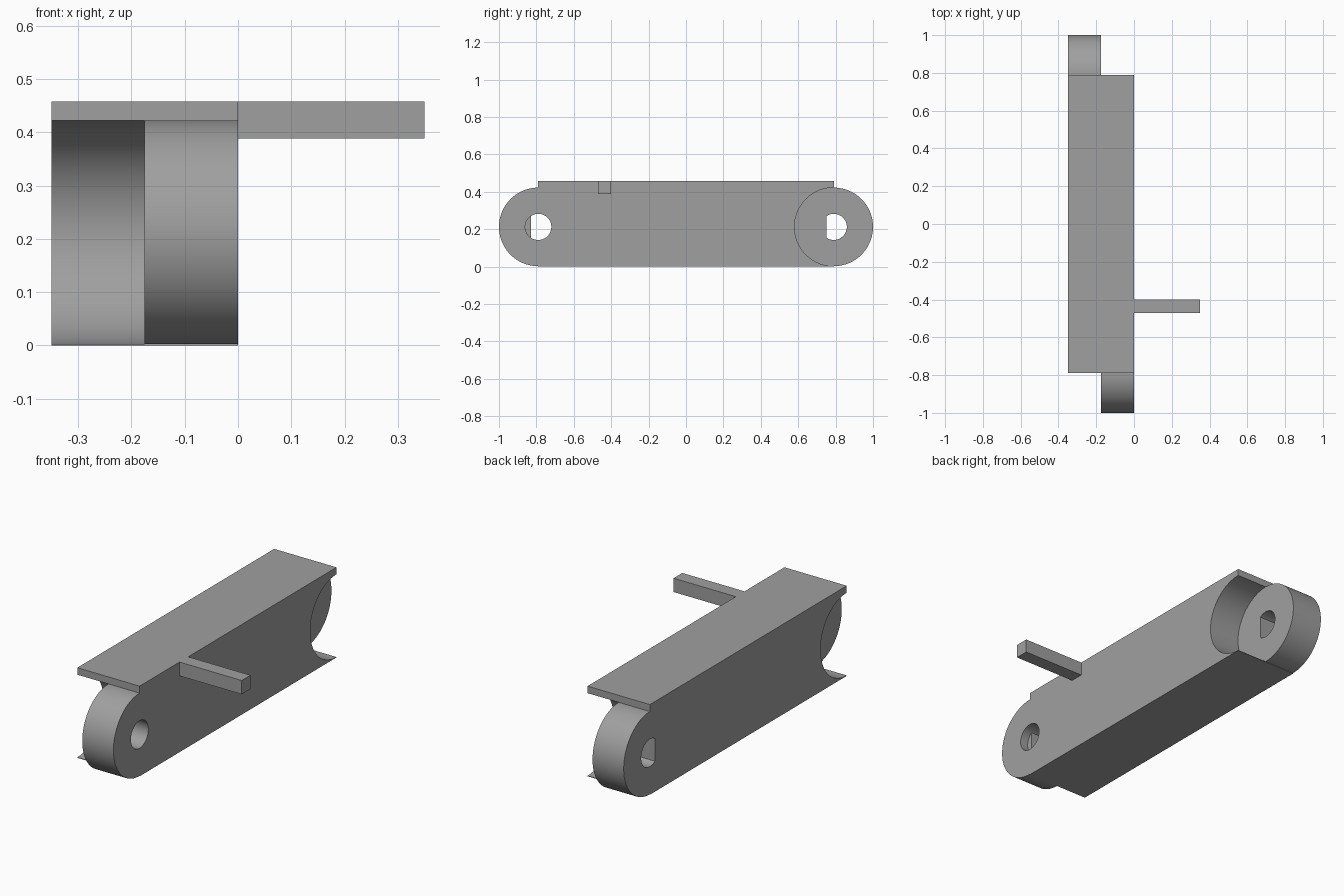
import bpy, bmesh, math

old = bpy.data.objects.get("Cube")
if old:
    bpy.data.objects.remove(old, do_unlink=True)

# Main dimensions
WIDTH, MID = 0.35, 0.175      # body width and the plane between the two halves
END, AXIS_Z = 0.79, 0.2125    # pivot axes
LUG_R, HOLE_R, FLAT = 0.21, 0.07, 0.04
TOP = 0.458

grey = bpy.data.materials.new("plain grey")
grey.use_nodes = True
grey.diffuse_color = (0.35, 0.35, 0.35, 1)
grey.node_tree.nodes["Principled BSDF"].inputs["Base Color"].default_value = (0.35, 0.35, 0.35, 1)


def arc(cy, r, start, end, n):
    """Points of an arc in the y-z plane, angles in degrees."""
    angles = [math.radians(start + (end - start) * i / n) for i in range(n + 1)]
    return [(cy + r * math.cos(a), AXIS_Z + r * math.sin(a)) for a in angles]


def prism(name, profile, x0, x1):
    """Extrude a y-z profile along x."""
    bm = bmesh.new()
    face = bm.faces.new([bm.verts.new((x0, y, z)) for y, z in profile])
    ext = bmesh.ops.extrude_face_region(bm, geom=[face])["geom"]
    moved = [v for v in ext if isinstance(v, bmesh.types.BMVert)]
    bmesh.ops.translate(bm, verts=moved, vec=(x1 - x0, 0, 0))
    bmesh.ops.recalc_face_normals(bm, faces=bm.faces)
    mesh = bpy.data.meshes.new(name)
    bm.to_mesh(mesh)
    bm.free()
    mesh.materials.append(grey)
    obj = bpy.data.objects.new(name, mesh)
    bpy.context.collection.objects.link(obj)
    return obj


def activate(obj):
    bpy.ops.object.select_all(action='DESELECT')
    obj.select_set(True)
    bpy.context.view_layer.objects.active = obj


def drill(obj, profile):
    """Cut a hole of the given profile right through a part."""
    cutter = prism("hole_cutter", profile, -0.6, 0.2)
    cutter.hide_render = True
    mod = obj.modifiers.new("hole", 'BOOLEAN')
    mod.operation, mod.solver, mod.object = 'DIFFERENCE', 'EXACT', cutter
    activate(obj)
    bpy.ops.object.modifier_apply(modifier=mod.name)
    bpy.data.objects.remove(cutter, do_unlink=True)


# Half of the link: rounded lug at one end, hollow for a mating lug at the other
half = ([(-END, 0), (END, 0)] + arc(END, LUG_R, 270, 90, 48)
        + [(END, TOP), (-END, TOP)] + arc(-END, LUG_R, 90, 270, 48))
front_half = prism("front_lug_half", half, -MID, 0)
back_half = prism("back_lug_half", [(-y, z) for y, z in half], -WIDTH, -MID)

# Round hole in the front lug, D-shaped hole in the back lug
flat_angle = math.degrees(math.acos(-FLAT / HOLE_R))
drill(front_half, arc(-END, HOLE_R, 0, 360, 48)[:-1])
drill(back_half, arc(END, HOLE_R, -flat_angle, flat_angle, 36))

# Flat key set back inside the round hole
key = prism("front_hole_key", arc(-END, HOLE_R, flat_angle, 360 - flat_angle, 14), -MID, -0.045)

# Square side peg
peg = prism("side_peg", [(-0.47, 0.388), (-0.40, 0.388), (-0.40, TOP), (-0.47, TOP)], 0, 0.35)

for obj in (front_half, back_half, key, peg):
    activate(obj)
    bpy.ops.object.shade_smooth_by_angle(angle=math.radians(30))
